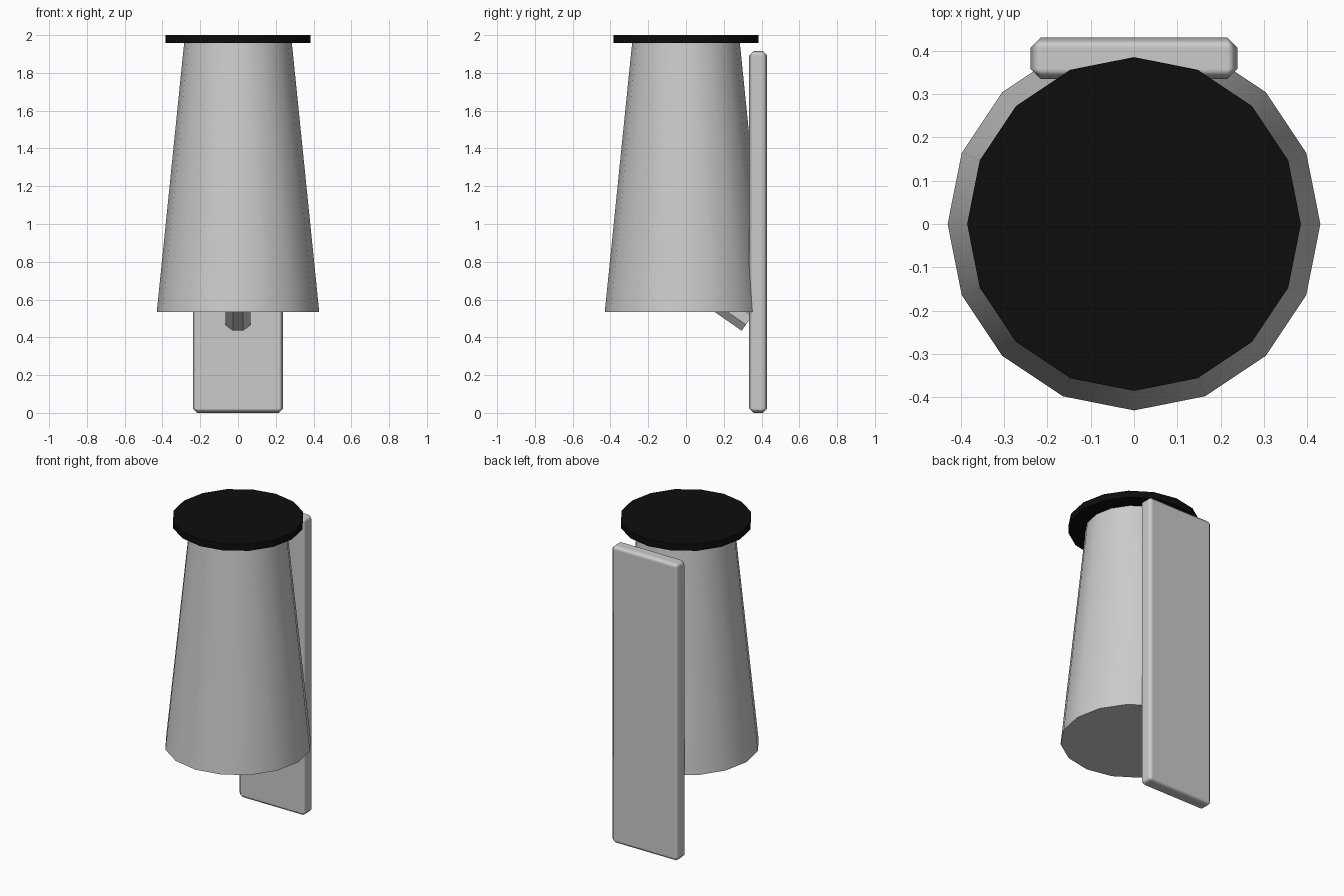
import bpy, math
from mathutils import Vector

if "Cube" in bpy.data.objects:
    bpy.data.objects.remove(bpy.data.objects["Cube"])


def smooth(obj, degrees):
    bpy.ops.object.select_all(action='DESELECT')
    obj.select_set(True)
    bpy.context.view_layer.objects.active = obj
    bpy.ops.object.shade_smooth_by_angle(angle=math.radians(degrees))


def frustum(name, r1, r2, z1, z2, sides=16):
    # vertices sit on the x and y axes
    bpy.ops.mesh.primitive_cone_add(vertices=sides, radius1=r1, radius2=r2,
                                    depth=z2 - z1, location=(0, 0, (z1 + z2) / 2))
    obj = bpy.context.object
    obj.name = name
    smooth(obj, 30)
    return obj


# Tapered body and black lid disc
frustum("tapered_body", 0.43, 0.285, 0.535, 1.96)
lid = frustum("lid", 0.385, 0.385, 1.957, 2.0)
black = bpy.data.materials.new("black")
black.diffuse_color = (0.004, 0.004, 0.004, 1)
black.use_nodes = True
black.node_tree.nodes["Principled BSDF"].inputs["Base Color"].default_value = black.diffuse_color
lid.data.materials.append(black)

# Upright back board with chamfered edges
bpy.ops.mesh.primitive_cube_add(size=1, location=(0, 0.382, 0.962))
board = bpy.context.object
board.name = "back_board"
board.scale = (0.478, 0.096, 1.916)
board.location.z = 0.958
bpy.ops.object.transform_apply(location=False, rotation=False, scale=True)
bevel = board.modifiers.new("chamfer", 'BEVEL')
bevel.width = 0.024
bevel.segments = 1
bevel.harden_normals = True
board.data.shade_smooth()

# Slanted octagonal strut from inside the body down to the board
end = Vector((0, 0.333, 0.49))
axis = Vector((0, 0.82, -0.57)).normalized()
length = 0.32
apothem = 0.067
bpy.ops.mesh.primitive_cylinder_add(vertices=8, radius=apothem / math.cos(math.pi / 8),
                                    depth=length)
strut = bpy.context.object
strut.name = "slanted_strut"
strut.rotation_euler = (0, 0, math.pi / 8)
bpy.ops.object.transform_apply(location=False, rotation=True, scale=False)
strut.rotation_euler = (math.atan2(-axis.y, axis.z), 0, 0)
strut.location = end - axis * length / 2
